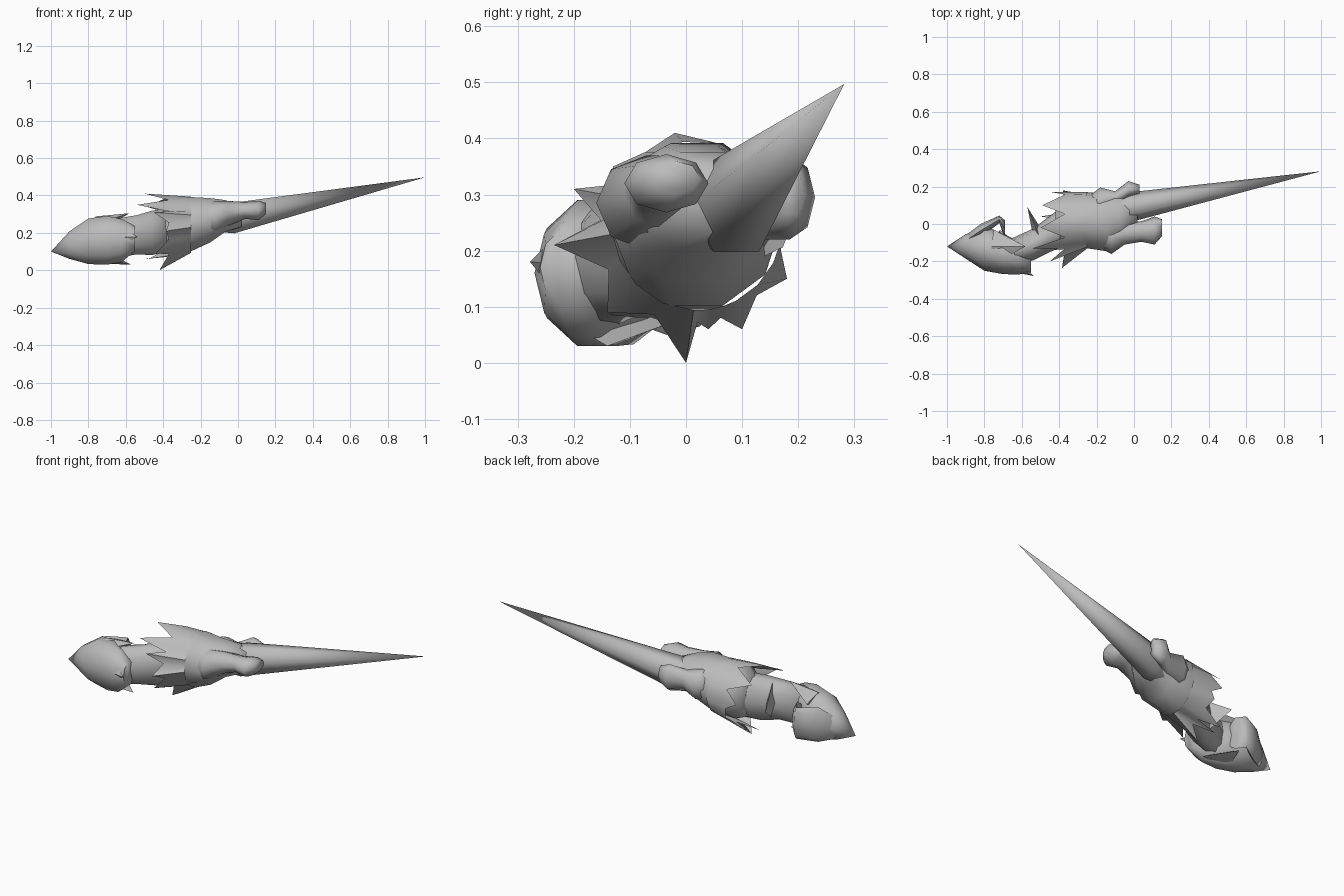
import bpy
import bmesh
from math import cos, sin, pi
from mathutils import Vector

cube = bpy.data.objects.get("Cube")
if cube:
    bpy.data.objects.remove(cube, do_unlink=True)

grey = bpy.data.materials.new("plain grey")
grey.use_nodes = True
grey.diffuse_color = (0.5, 0.5, 0.5, 1)
grey.node_tree.nodes["Principled BSDF"].inputs["Base Color"].default_value = (0.5, 0.5, 0.5, 1)


def finish(name, bm, angle):
    """Turn a bmesh into a shaded object."""
    bmesh.ops.remove_doubles(bm, verts=bm.verts, dist=0.0005)
    bmesh.ops.recalc_face_normals(bm, faces=bm.faces)
    mesh = bpy.data.meshes.new(name)
    bm.to_mesh(mesh)
    bm.free()
    mesh.materials.append(grey)
    obj = bpy.data.objects.new(name, mesh)
    bpy.context.collection.objects.link(obj)
    bpy.ops.object.select_all(action="DESELECT")
    obj.select_set(True)
    bpy.context.view_layer.objects.active = obj
    bpy.ops.object.shade_smooth_by_angle(angle=angle)


def loft(name, sections, sides=10):
    """Skin oval sections (x, y, z, y radius, z radius) along x."""
    bm = bmesh.new()
    rings = []
    for x, y, z, ry, rz in sections:
        turns = [2 * pi * i / sides for i in range(sides)]
        rings.append([bm.verts.new((x, y + ry * cos(t), z + rz * sin(t))) for t in turns])
    for a, b in zip(rings, rings[1:]):
        for i in range(sides):
            j = (i + 1) % sides
            bm.faces.new((a[i], a[j], b[j], b[i]))
    # Cap only the ends that are not points
    for ring, section in ((rings[0], sections[0]), (rings[-1], sections[-1])):
        if section[3] > 0:
            bm.faces.new(ring)
    finish(name, bm, pi / 2.4)


def tuft(name, base, tip, outward, width, thick):
    """Flat pointed tuft with a diamond base."""
    base, tip = Vector(base), Vector(tip)
    along = (tip - base).normalized()
    side = along.cross(Vector(outward)).normalized()
    up = side.cross(along)
    bm = bmesh.new()
    corners = (side * width, up * thick, -side * width, -up * thick)
    ring = [bm.verts.new(base + c) for c in corners]
    point = bm.verts.new(tip)
    for i in range(len(ring)):
        bm.faces.new((ring[i], ring[(i + 1) % len(ring)], point))
    bm.faces.new(ring)
    finish(name, bm, pi / 4)


def ruff(name, tips, root_x, valley_x, radius):
    """Flared collar with a zigzag edge through the given tips."""
    bm = bmesh.new()
    axis = Vector((0, .01, .235))
    tips = [Vector(t) for t in tips]
    outs = [Vector((0, t.y - axis.y, t.z - axis.z)).normalized() for t in tips]
    roots, edge = [], []
    for i, tip in enumerate(tips):
        middle = (outs[i] + outs[(i + 1) % len(tips)]).normalized()
        for out in (outs[i], middle):
            roots.append(bm.verts.new(axis + out * radius + Vector((root_x, .01, .01))))
        edge.append(bm.verts.new(tip))
        edge.append(bm.verts.new(axis + middle * radius * 1.08 + Vector((valley_x, 0, 0))))
    for i in range(len(edge)):
        j = (i + 1) % len(edge)
        bm.faces.new((roots[i], roots[j], edge[j], edge[i]))
    finish(name, bm, pi / 3)


# Torso, widest at the shoulder and narrowing to the hips
loft("torso", [
    (-.42, 0, .22, .1, .11), (-.35, .005, .235, .15, .15), (-.25, .02, .247, .15, .152),
    (-.15, .01, .267, .155, .125), (-.07, .03, .29, .13, .09), (.02, .06, .29, .06, .06)])

# Zigzag ruff around the shoulder
ruff("shoulder_ruff", [
    (-.5, -.02, .41), (-.54, -.13, .35), (-.45, -.2, .31), (-.385, -.235, .21),
    (-.44, -.14, .09), (-.42, 0, 0), (-.5, .04, .06), (-.48, .1, .06),
    (-.38, .18, .15), (-.44, .17, .24), (-.49, .1, .34)], -.25, -.37, .151)

# Long straight tail spike
loft("tail_spike", [
    (-.15, .07, .27, .07, .07), (-.02, .09, .28, .08, .095), (1, .282, .497, 0, 0)], sides=6)

# Two short limbs growing out of the torso into blunt feet
loft("front_limb", [
    (-.22, -.03, .27, .08, .08), (-.12, -.07, .285, .09, .085), (-.05, -.05, .305, .06, .065),
    (.04, -.04, .32, .055, .045), (.11, -.035, .32, .075, .052), (.15, -.02, .33, .045, .03)],
    sides=8)
loft("rear_limb", [
    (-.24, .09, .27, .06, .07), (-.18, .12, .27, .075, .09), (-.1, .135, .28, .04, .06),
    (-.03, .185, .295, .045, .075), (.03, .185, .3, .025, .05)], sides=8)

# Neck and pointed head
loft("neck", [
    (-.66, -.15, .17, .07, .11), (-.54, -.11, .19, .085, .11),
    (-.46, -.06, .2, .095, .125), (-.36, 0, .22, .11, .12)])
loft("head", [
    (-1, -.12, .1, 0, 0), (-.9, -.12, .135, .065, .078), (-.8, -.13, .155, .12, .128),
    (-.7, -.16, .16, .108, .137), (-.62, -.18, .16, .09, .12), (-.55, -.21, .17, .05, .07)])

# Tall back plate of the head, and the points along its rear rim
loft("back_plate", [
    (-.9, -.09, .13, .03, .06), (-.82, -.035, .15, .035, .1),
    (-.72, .025, .155, .02, .09), (-.69, -.03, .16, .05, .09)], sides=8)
tuft("cheek_point", (-.74, -.18, .17), (-.535, -.278, .18), (0, -1, 0), .11, .06)
tuft("jaw_point", (-.73, -.12, .07), (-.57, -.14, .03), (0, 0, -1), .09, .035)
tuft("crown_point", (-.75, -.12, .25), (-.58, -.12, .305), (0, 0, 1), .09, .04)
tuft("neck_tuft", (-.51, -.06, .2), (-.57, .09, .2), (1, 0, 0), .1, .03)
